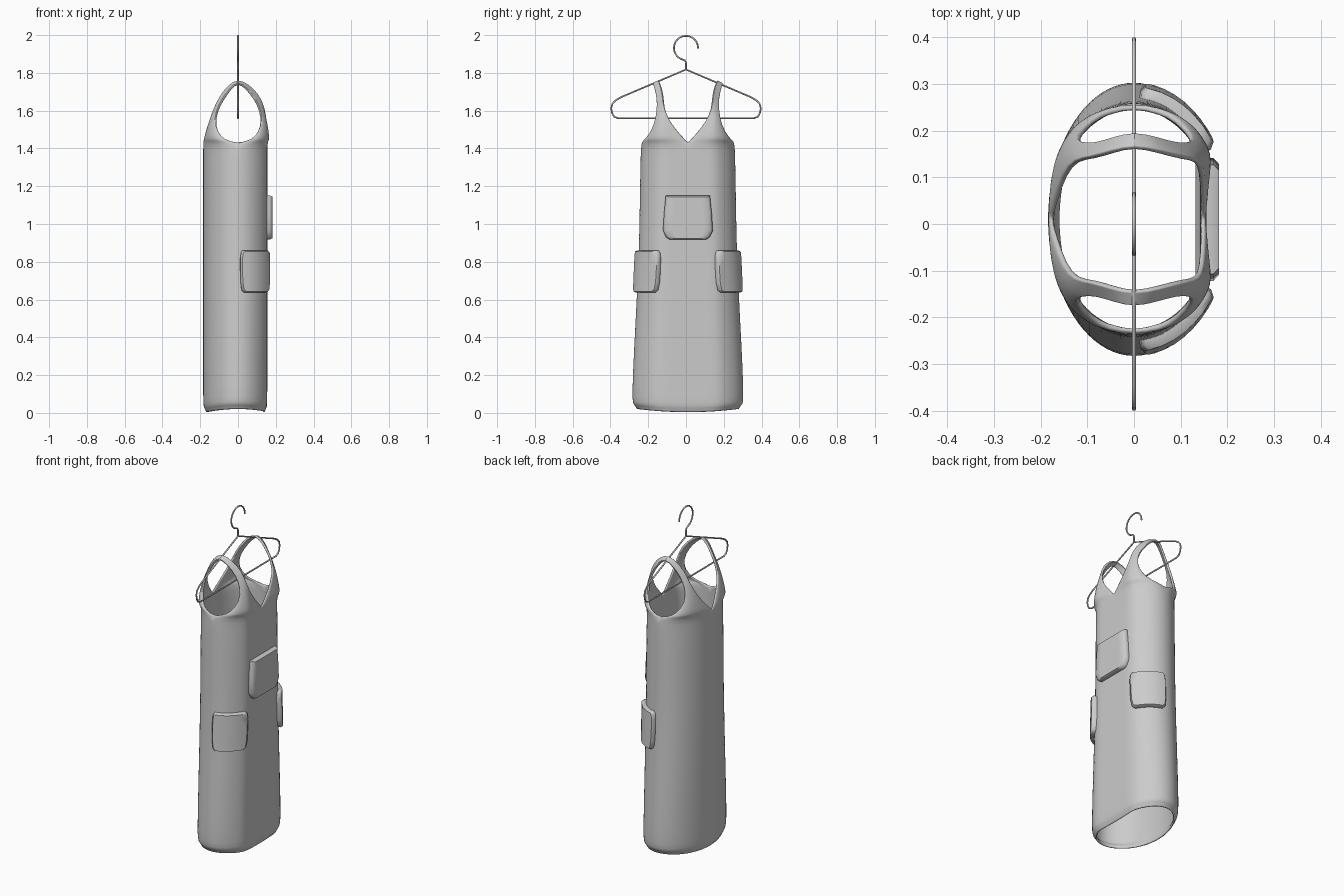
import bpy, bmesh, math
from mathutils import Vector

if "Cube" in bpy.data.objects:
    bpy.data.objects.remove(bpy.data.objects["Cube"])

YC = 0.01      # garment centre line
Q = 10         # columns per quarter turn


def add_object(name, bm):
    me = bpy.data.meshes.new(name)
    bm.to_mesh(me)
    bm.free()
    ob = bpy.data.objects.new(name, me)
    bpy.context.collection.objects.link(ob)
    bpy.ops.object.select_all(action='DESELECT')
    ob.select_set(True)
    bpy.context.view_layer.objects.active = ob
    bpy.ops.object.shade_smooth_by_angle(angle=math.radians(50))
    return ob


def section(t, w, s=1.0, grow=0.0):
    """Ellipse with a flattened front (+x)."""
    x = min(0.155 * s, 0.185 * s * math.cos(t))
    n = Vector((math.cos(t) * w, math.sin(t) * 0.185)).normalized()
    return x + n.x * grow, w * math.sin(t) + n.y * grow


def bridge(bm, rows):
    for a, b in zip(rows, rows[1:]):
        for i in range(len(a) - 1):
            bm.faces.new((a[i], a[i + 1], b[i + 1], b[i]))


# Dress body: height, half width, section scale
RINGS = [(0.010, 0.272, 0.92), (0.028, 0.277, 0.94), (0.038, 0.291, 0.99), (0.07, 0.295, 1),
         (0.20, 0.293, 1), (0.5, 0.277, 1), (0.8, 0.262, 1), (1.0, 0.257, 1),
         (1.2, 0.254, 1), (1.36, 0.251, 1), (1.43, 0.248, 1)]
bm = bmesh.new()
rows = []
for z, w, s in RINGS:
    row = []
    for i in range(4 * Q + 1):
        t = i * math.pi / 2 / Q
        x, v = section(t, w, s)
        wave = -0.008 * math.cos(2 * t) if z < 0.05 else 0
        row.append(bm.verts.new((x, v + YC, z + wave)))
    rows.append(row)
bridge(bm, rows)

# Bodice panels narrowing into straps:
# front x (neck, arm), back x (neck, arm), width (neck, arm), height (neck, arm), bulge
STRAP = [(.155, .05, -.181, -.05, .012, .238, 1.445, 1.442, .9),
         (.154, .09, -.174, -.09, .035, .217, 1.47, 1.462, .65),
         (.152, .127, -.155, -.125, .095, .180, 1.54, 1.52, .25),
         (.144, .124, -.130, -.118, .130, .166, 1.615, 1.60, 0),
         (.115, .092, -.095, -.083, .134, .165, 1.685, 1.665, 0),
         (.060, .050, -.050, -.045, .148, .178, 1.74, 1.72, 0),
         (0, 0, 0, 0, .160, .190, 1.77, 1.758, 0)]
for back in (0, 1):
    for side in (1, -1):
        arc = []
        for i in range(Q + 1):
            t = i * math.pi / 2 / Q
            x, v = section(math.pi - t if back else t, 0.248)
            arc.append(Vector((x, v, 1.43)))
        pts = [arc]
        for r in STRAP:
            a = Vector((r[2 * back], r[4], r[6]))
            b = Vector((r[2 * back + 1], r[5], r[7]))
            line = []
            for i, p in enumerate(arc):
                f = i / Q
                line.append(a.lerp(b, f) + (p - arc[0].lerp(arc[-1], f)) * r[8])
            pts.append(line)
        bridge(bm, [[bm.verts.new((p.x, p.y * side + YC, p.z)) for p in ln] for ln in pts])
bmesh.ops.remove_doubles(bm, verts=bm.verts, dist=0.0005)
bmesh.ops.recalc_face_normals(bm, faces=bm.faces)
bm.normal_update()
back_face = min(bm.faces, key=lambda f: f.calc_center_median().x)
if back_face.normal.x > 0:
    bmesh.ops.reverse_faces(bm, faces=bm.faces)
dress = add_object("dress", bm)
m = dress.modifiers.new("cloth", 'SOLIDIFY')
m.thickness, m.offset = 0.013, -1
m = dress.modifiers.new("smooth", 'SUBSURF')
m.levels = m.render_levels = 1


def pocket(name, outline, place, cols=6):
    """Padded patch: outline rows are (height, half width); place maps (u, z, offset)."""
    bm = bmesh.new()
    layers = []
    for off, shrink in ((-0.004, 1.0), (0.012, 1.0), (0.024, 0.9)):
        zm = (outline[0][0] + outline[-1][0]) / 2
        layers.append([[bm.verts.new(place((2 * i / cols - 1) * h * shrink,
                                           zm + (z - zm) * (shrink + 1) / 2, off))
                        for i in range(cols + 1)] for z, h in outline])
    bridge(bm, layers[0])
    bridge(bm, layers[-1])
    loops = [L[0] + [r[-1] for r in L[1:]] + L[-1][-2::-1] + [r[0] for r in L[-2::-1]]
             for L in layers]
    bridge(bm, loops)
    bmesh.ops.recalc_face_normals(bm, faces=bm.faces)
    bmesh.ops.delete(bm, geom=[v for v in bm.verts if not v.link_faces], context='VERTS')
    return add_object(name, bm)


# Chest pocket on the flat front
pocket("chest_pocket", [(0.918, .098), (0.93, .115), (0.965, .132), (1.06, .126), (1.15, .117)],
       lambda u, z, o: (0.158 + o, u + YC, z))

# Side pockets wrapped round the hips
mid = math.radians(60)
for label, side in (("left", 1), ("right", -1)):
    def place(u, z, o, side=side):
        w = 0.262 + (0.8 - z) * 0.05
        x, v = section(mid + u, w, 1.0, o)
        return (x, v * side + YC, z)
    pocket(label + "_hip_pocket", [(0.637, .36), (0.65, .42), (0.69, .45), (0.76, .46),
                                   (0.82, .46), (0.85, .44), (0.86, .40)], place)


# Wire hanger
def wire(name, pts, closed):
    cu = bpy.data.curves.new(name, 'CURVE')
    cu.dimensions = '3D'
    cu.bevel_depth, cu.bevel_resolution = 0.0045, 2
    sp = cu.splines.new('POLY')
    sp.points.add(len(pts) - 1)
    for p, (y, z) in zip(sp.points, pts):
        p.co = (0, y, z, 1)
    sp.use_cyclic_u = closed
    ob = bpy.data.objects.new(name, cu)
    bpy.context.collection.objects.link(ob)


half = [(0.345, 1.671), (0.372, 1.655), (0.39, 1.636), (0.396, 1.612),
        (0.391, 1.587), (0.38, 1.568), (0.36, 1.56)]
wire("hanger_frame", [(0, 1.818)] + half + [(-y, z) for y, z in reversed(half)], True)
hook = [(0, 1.818), (0, 1.852), (-0.006, 1.866)]
for i in range(17):
    a = math.radians(245 - i * 15.5)
    hook.append((0.064 * math.cos(a), 1.932 + 0.064 * math.sin(a)))
wire("hanger_hook", hook, False)
